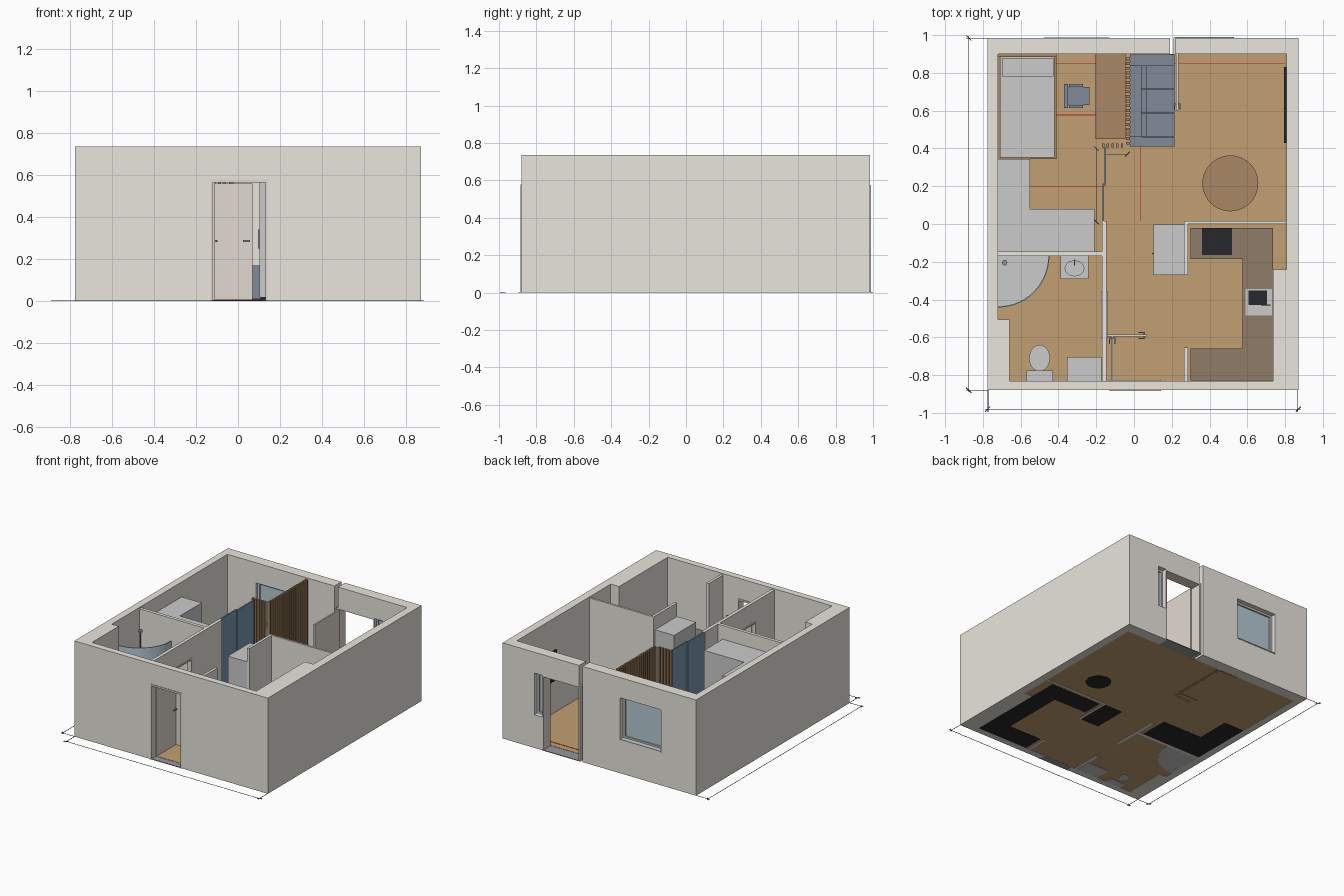
import bpy, bmesh, math
from mathutils import Matrix

COLS = {
    'wall': (.82, .79, .73, 1), 'white': (.93, .93, .91, 1), 'floor': (.54, .35, .175, 1),
    'wood': (.40, .245, .125, 1), 'worktop': (.275, .20, .14, 1), 'dark': (.02, .022, .025, 1),
    'glass': (.46, .60, .66, 1), 'panel': (.19, .32, .43, 1), 'fabric': (.22, .26, .32, 1),
    'ceramic': (.66, .67, .68, 1), 'steel': (.3, .31, .32, 1), 'red': (.5, .01, .01, 1),
    'door': (.76, .70, .63, 1)}
MATS = {}


def finish(name, bm, col):
    bmesh.ops.recalc_face_normals(bm, faces=bm.faces)
    me = bpy.data.meshes.new(name)
    bm.to_mesh(me)
    bm.free()
    ob = bpy.data.objects.new(name, me)
    bpy.context.collection.objects.link(ob)
    if col:
        if col not in MATS:
            MATS[col] = bpy.data.materials.new(col)
            MATS[col].diffuse_color = COLS[col]
        me.materials.append(MATS[col])
    return ob


# each box: x0, x1, y0, y1, z0, z1
def boxes(name, col, *items):
    bm = bmesh.new()
    for x0, x1, y0, y1, z0, z1 in items:
        m = Matrix.Translation(((x0+x1)/2, (y0+y1)/2, (z0+z1)/2)) @ Matrix.Diagonal((x1-x0, y1-y0, z1-z0, 1))
        bmesh.ops.create_cube(bm, size=1, matrix=m)
    return finish(name, bm, col)


def prism(name, col, pts, z0, z1):
    bm = bmesh.new()
    lo, hi = ([bm.verts.new((x, y, z)) for x, y in pts] for z in (z0, z1))
    bm.faces.new(lo[::-1])
    bm.faces.new(hi)
    for i in range(len(pts)):
        bm.faces.new((lo[i-1], lo[i], hi[i], hi[i-1]))
    return finish(name, bm, col)


def disc(name, col, cx, cy, rx, ry, z0, z1, taper=1, n=40):
    bm = bmesh.new()
    m = Matrix.Translation((cx, cy, (z0+z1)/2)) @ Matrix.Diagonal((rx, ry, z1-z0, 1))
    bmesh.ops.create_cone(bm, cap_ends=True, segments=n, radius1=taper, radius2=1, depth=1, matrix=m)
    for f in bm.faces:
        f.smooth = len(f.verts) == 4
    return finish(name, bm, col)


def cut(ob, *items):
    for i, item in enumerate(items):
        c = boxes(f'{ob.name}_cutter_{i}', None, item)
        c.hide_render = True
        c.display_type = 'WIRE'
        md = ob.modifiers.new('opening', 'BOOLEAN')
        md.operation, md.solver, md.object = 'DIFFERENCE', 'EXACT', c
        bpy.context.view_layer.objects.active = ob
        bpy.ops.object.modifier_apply(modifier=md.name)
        bpy.data.objects.remove(c)


def window(name, x0, x1, y, z0, z1, w=.015):
    boxes(name + '_frame', 'white', (x0, x0+w, y-.015, y+.015, z0, z1), (x1-w, x1, y-.015, y+.015, z0, z1),
          (x0+w, x1-w, y-.015, y+.015, z0, z0+w), (x0+w, x1-w, y-.015, y+.015, z1-w, z1))
    boxes(name + '_glass', 'glass', (x0+w, x1-w, y-.003, y+.003, z0+w, z1-w))


H = .735
# outer shell: one C-shaped outline with the rear slit and thick corners
shell = prism('outer_walls', 'wall', [
    (.19, .985), (-.775, .985), (-.775, -.88), (.87, -.88), (.87, .985), (.22, .985), (.22, .9),
    (.808, .9), (.808, -.24), (.737, -.24), (.737, -.83), (-.66, -.83), (-.66, -.505),
    (-.72, -.505), (-.72, .9), (.19, .9)], 0, H)
cut(shell, (-.13, .14, -1, -.8, -.1, .575), (-.477, -.13, .87, 1.1, .26, .58),
    (.205, .53, .87, 1.1, -.1, .575), (.51, .6, .87, 1.1, .255, .575))

# interior partitions
spine = boxes('spine_wall', 'wall', (-.17, -.145, -.83, .015, 0, .725))
cut(spine, (-.3, 0, -.6, -.36, -.1, .565))
boxes('bathroom_wall', 'wall', (-.72, -.17, -.17, -.145, 0, .725))
boxes('kitchen_walls', 'wall', (.285, .808, 0, .015, 0, .725), (.265, .285, -.27, .015, 0, .725),
      (.265, .285, -.83, -.655, 0, .725))
boxes('floor', 'floor', (-.72, .808, -.83, .9, .002, .008))
boxes('thresholds', 'steel', (-.13, .14, -.884, -.83, .001, .006), (.22, .53, .9, .99, .001, .006))

# windows and sill
window('bedroom_window', -.477, -.13, .935, .26, .58)
window('side_window', .53, .6, .935, .255, .575)
boxes('window_sill', 'white', (-.477, -.13, .95, .988, .255, .263))

# door frames, leaves and lever handles
boxes('front_door_frame', 'door', (-.13, -.118, -.884, -.825, 0, .575), (.13, .142, -.884, -.825, 0, .575),
      (-.13, .142, -.884, -.825, .565, .578))
boxes('rear_door_frame', 'door', (.208, .222, .895, .988, 0, .575), (.52, .532, .9, .985, 0, .575),
      (.222, .52, .9, .985, .565, .577))
boxes('bathroom_door_frame', 'door', (-.175, -.14, -.605, -.595, 0, .57), (-.175, -.14, -.365, -.355, 0, .57),
      (-.175, -.14, -.595, -.365, .56, .57))
boxes('front_door_leaf', 'door', (-.12, -.11, -.83, -.59, .008, .565))
boxes('bathroom_door_leaf', 'door', (-.145, .07, -.596, -.586, .008, .56))
boxes('rear_door_leaf', 'door', (.223, .235, .6, .9, .008, .565))
for n, x, y, ax in (('front', -.115, -.605, 0), ('bathroom', .053, -.591, 1), ('rear', .229, .635, 0)):
    if ax:
        boxes(n + '_door_handle', 'steel', (x-.004, x+.004, y-.018, y+.018, .282, .29),
              (x-.03, x+.004, y-.018, y-.013, .282, .29), (x-.03, x+.004, y+.013, y+.018, .282, .29))
    else:
        boxes(n + '_door_handle', 'steel', (x-.018, x+.018, y-.004, y+.004, .282, .29),
              (x-.018, x-.013, y-.03, y+.004, .282, .29), (x+.013, x+.018, y-.03, y+.004, .282, .29))

# blue sliding panels and wooden slat screen
boxes('sliding_panels', 'panel', (-.168, -.158, .015, .215, .008, .725), (-.157, -.147, .205, .405, .008, .725))
slats = [(-.042, -.022, .42+i*.0248, .435+i*.0248, 0, H) for i in range(19)]
slats += [(-.17+i*.025, -.157+i*.025, .405, .425, 0, H) for i in range(5)]
boxes('slat_screen', 'wood', *slats)

# bedroom: L wardrobe, bed, desk, chair
L = [(-.72, -.145), (-.21, -.145), (-.21, .08), (-.55, .08), (-.55, .345), (-.72, .345)]
prism('wardrobe', 'white', L, .008, .62)
prism('wardrobe_plinth', 'dark', L, 0, .008)
boxes('bed_frame', 'wood', (-.72, -.41, .345, .895, .02, .09), (-.72, -.41, .885, .9, .02, .24))
boxes('mattress', 'white', (-.71, -.42, .352, .885, .09, .145))
boxes('pillow', 'ceramic', (-.7, -.425, .78, .88, .145, .17))
boxes('desk', 'wood', (-.205, -.045, .45, .9, .198, .21), (-.2, -.05, .455, .467, 0, .198), (-.2, -.05, .883, .895, 0, .198))
boxes('chair', 'fabric', (-.35, -.235, .63, .725, .11, .135), (-.37, -.35, .615, .74, .11, .25),
      (-.345, -.27, .615, .63, .16, .175), (-.345, -.27, .725, .74, .16, .175),
      (-.345, -.33, .615, .63, .11, .16), (-.345, -.33, .725, .74, .11, .16))
disc('chair_post', 'steel', -.3, .678, .01, .01, .012, .11, n=12)
disc('chair_base', 'steel', -.3, .678, .055, .055, .008, .016, n=20)

# living room: sofa, round table, television
boxes('sofa_body', 'fabric', (-.02, .215, .41, .46, .01, .17), (-.02, .215, .84, .898, .01, .17),
      (-.02, .04, .46, .84, .01, .23), (.04, .21, .46, .84, .01, .08))
boxes('sofa_cushions', 'fabric', *[(.04, .215, .462+i*.126, .586+i*.126, .08, .125) for i in range(3)])
boxes('sofa_back_cushions', 'fabric', *[(.04, .07, .462+i*.126, .586+i*.126, .125, .215) for i in range(3)])
disc('table_top', 'wood', .51, .215, .148, .148, .19, .205)
disc('table_post', 'wood', .51, .215, .02, .02, .012, .19, n=20)
disc('table_base', 'dark', .51, .215, .09, .09, 0, .012)
boxes('television', 'dark', (.795, .808, .43, .83, .26, .49))

# kitchen: U counter, hob, sink, fridge
U = [(.30, -.02), (.30, -.185), (.575, -.185), (.575, -.66), (.30, -.66), (.30, -.828), (.735, -.828), (.735, -.02)]
base = [(.305, -.02), (.305, -.175), (.585, -.175), (.585, -.67), (.305, -.67), (.305, -.828), (.735, -.828), (.735, -.02)]
prism('kitchen_plinth', 'dark', base, 0, .02)
prism('kitchen_cabinets', 'white', base, .02, .24)
prism('worktop', 'worktop', U, .24, .252)
boxes('hob', 'dark', (.36, .52, -.165, -.022, .252, .256))
boxes('kitchen_sink', 'ceramic', (.59, .73, -.485, -.345, .252, .256))
boxes('sink_basin', 'dark', (.605, .705, -.43, -.352, .256, .258))
boxes('kitchen_tap', 'steel', (.715, .723, -.434, -.426, .256, .3), (.675, .723, -.434, -.426, .3, .306))
boxes('fridge', 'white', (.103, .265, -.27, -.002, .02, .62))
boxes('fridge_plinth', 'dark', (.108, .262, -.268, -.004, 0, .02))
boxes('fridge_handle', 'steel', (.095, .103, -.16, -.154, .25, .34))


# bathroom: quarter-round shower, basin, toilet, washer
def arc(r):
    return [(-.72+r*math.cos(a), -.17-r*math.sin(a)) for a in [i*math.pi/40 for i in range(21)]]


prism('shower_tray', 'ceramic', [(-.72, -.17)] + arc(.272), 0, .04)
prism('shower_glass', 'glass', arc(.272) + arc(.266)[::-1], .04, .55)
disc('shower_pole', 'steel', -.69, -.2, .004, .004, .04, .58, n=10)
disc('shower_head', 'steel', -.685, -.205, .014, .014, .57, .582, n=20)
boxes('basin_cabinet', 'white', (-.39, -.24, -.29, -.17, .05, .235))
disc('basin_bowl', 'ceramic', -.315, -.235, .052, .042, .235, .243)
boxes('basin_tap', 'steel', (-.318, -.312, -.194, -.188, .235, .275), (-.318, -.312, -.22, -.188, .27, .276))
boxes('toilet_tank', 'ceramic', (-.57, -.43, -.83, -.775, .0, .21))
disc('toilet_bowl', 'white', -.5, -.71, .053, .068, 0, .105, taper=.6)
disc('toilet_lid', 'white', -.5, -.71, .055, .07, .105, .118)
boxes('washing_machine', 'white', (-.355, -.172, -.83, -.705, 0, .24))

# dimension lines with end ticks, and red section lines on the floor
T = .0015
def hline(x0, x1, y, z=0): return (x0, x1, y-T, y+T, z, z+.002)
def vline(y0, y1, x, z=0): return (x-T, x+T, y0, y1, z, z+.002)


boxes('dimension_lines', 'dark', hline(-.79, .885, -.98), vline(-.89, .995, -.875), hline(-.89, -.775, -.88),
      hline(-.89, -.775, .983), vline(-.995, -.88, -.773), vline(-.995, -.88, .868),
      vline(.01, .405, -.2, .008), hline(-.15, -.03, .37, .008))
for i, (x, y, z) in enumerate(((-.775, -.98, 0), (.87, -.98, 0), (-.875, -.88, 0), (-.875, .985, 0),
                               (-.2, .012, .008), (-.2, .4, .008), (-.035, .37, .008))):
    s = 1 if i < 2 or i == 6 else -1
    prism(f'dimension_tick_{i}', 'dark', [(x-.015*s, y-.012), (x-.012*s, y-.015), (x+.015*s, y+.012), (x+.012*s, y+.015)], z, z+.003)
boxes('section_lines', 'red', hline(-.41, .8, .85, .008), hline(-.72, -.2, .577, .008),
      hline(-.55, -.17, .2, .008), vline(.015, .41, .035, .008))
